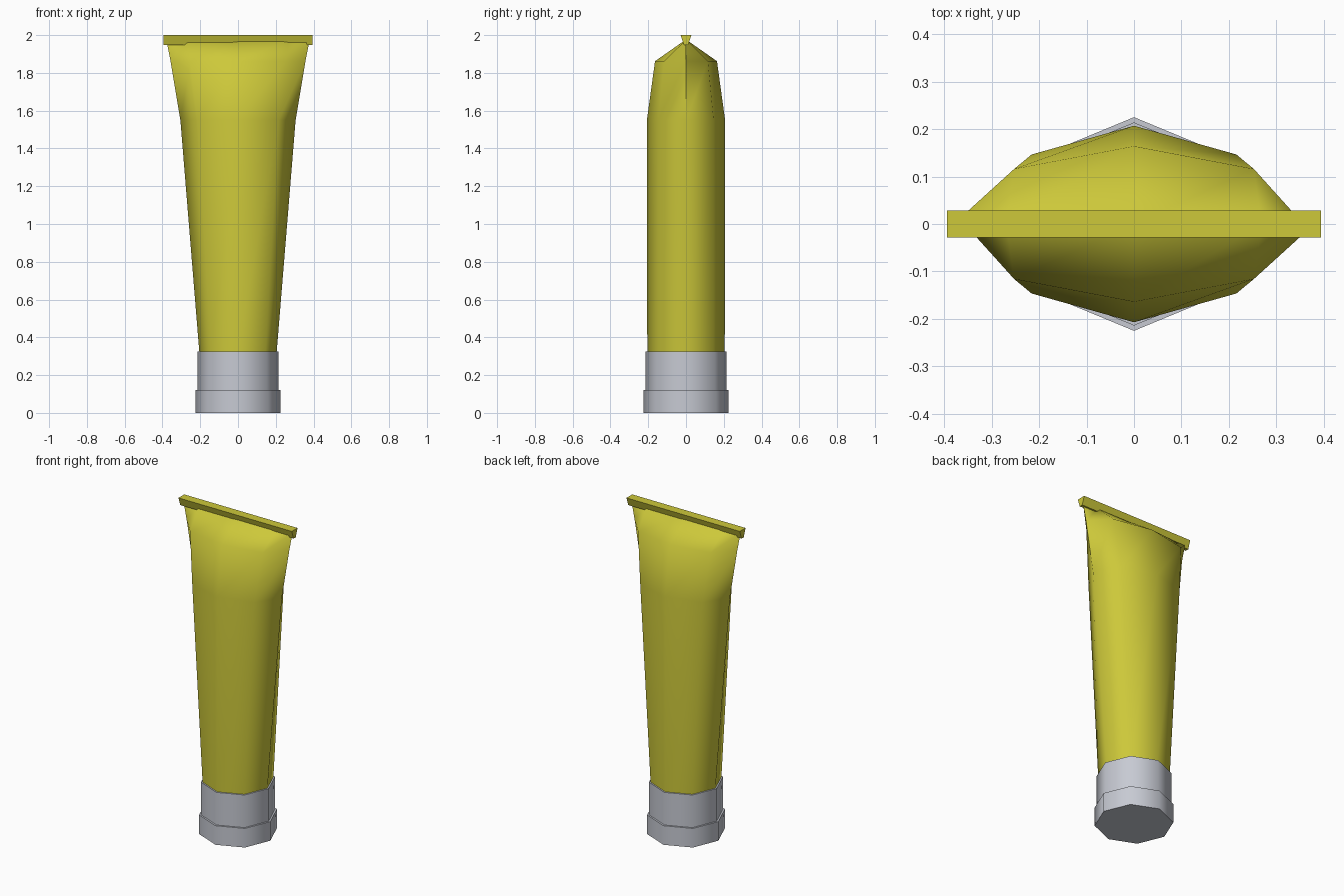
import bpy, bmesh, math

if "Cube" in bpy.data.objects:
    bpy.data.objects.remove(bpy.data.objects["Cube"])


def material(name, rgb):
    m = bpy.data.materials.new(name)
    m.diffuse_color = (*rgb, 1)
    m.use_nodes = True
    m.node_tree.nodes["Principled BSDF"].inputs["Base Color"].default_value = m.diffuse_color
    return m


yellow = material("yellow plastic", (0.61, 0.58, 0.042))
grey = material("light grey", (0.57, 0.59, 0.65))


def octagon(rx, ry, z):
    """Eight-sided ring with corners on the x and y axes."""
    return [(rx * math.cos(i * math.pi / 4), ry * math.sin(i * math.pi / 4), z)
            for i in range(8)]


def rectangle(hx, hy, z):
    return [(-hx, -hy, z), (hx, -hy, z), (hx, hy, z), (-hx, hy, z)]


def loft(name, rings, mat, angle):
    """Skin a closed solid through a stack of rings."""
    bm = bmesh.new()
    loops = [[bm.verts.new(p) for p in ring] for ring in rings]
    n = len(loops[0])
    for a, b in zip(loops, loops[1:]):
        for i in range(n):
            j = (i + 1) % n
            bm.faces.new((a[i], a[j], b[j], b[i]))
    bm.faces.new(loops[0][::-1])
    bm.faces.new(loops[-1])
    bmesh.ops.recalc_face_normals(bm, faces=bm.faces)
    mesh = bpy.data.meshes.new(name)
    bm.to_mesh(mesh)
    bm.free()
    mesh.materials.append(mat)
    ob = bpy.data.objects.new(name, mesh)
    bpy.context.collection.objects.link(ob)
    bpy.ops.object.select_all(action='DESELECT')
    ob.select_set(True)
    bpy.context.view_layer.objects.active = ob
    bpy.ops.object.shade_smooth_by_angle(angle=math.radians(angle))
    return ob


# Cap: wide rim at the foot, slightly narrower collar above
loft("cap_rim", [octagon(0.225, 0.225, z) for z in (0, 0.12)], grey, 60)
loft("cap_collar", [octagon(0.214, 0.214, z) for z in (0.12, 0.325)], grey, 60)

# Tube: round at the cap, flattening to a thin edge at the top
loft("tube_body", [octagon(0.205, 0.205, 0.325),
                   octagon(0.305, 0.207, 1.55),
                   octagon(0.357, 0.164, 1.862),
                   octagon(0.380, 0.001, 1.976)], yellow, 60)

# Crimped seal: bar with a tapered underside
loft("crimp_seal", [rectangle(0.394, 0.011, 1.948),
                    rectangle(0.394, 0.0285, 2.0)], yellow, 30)
